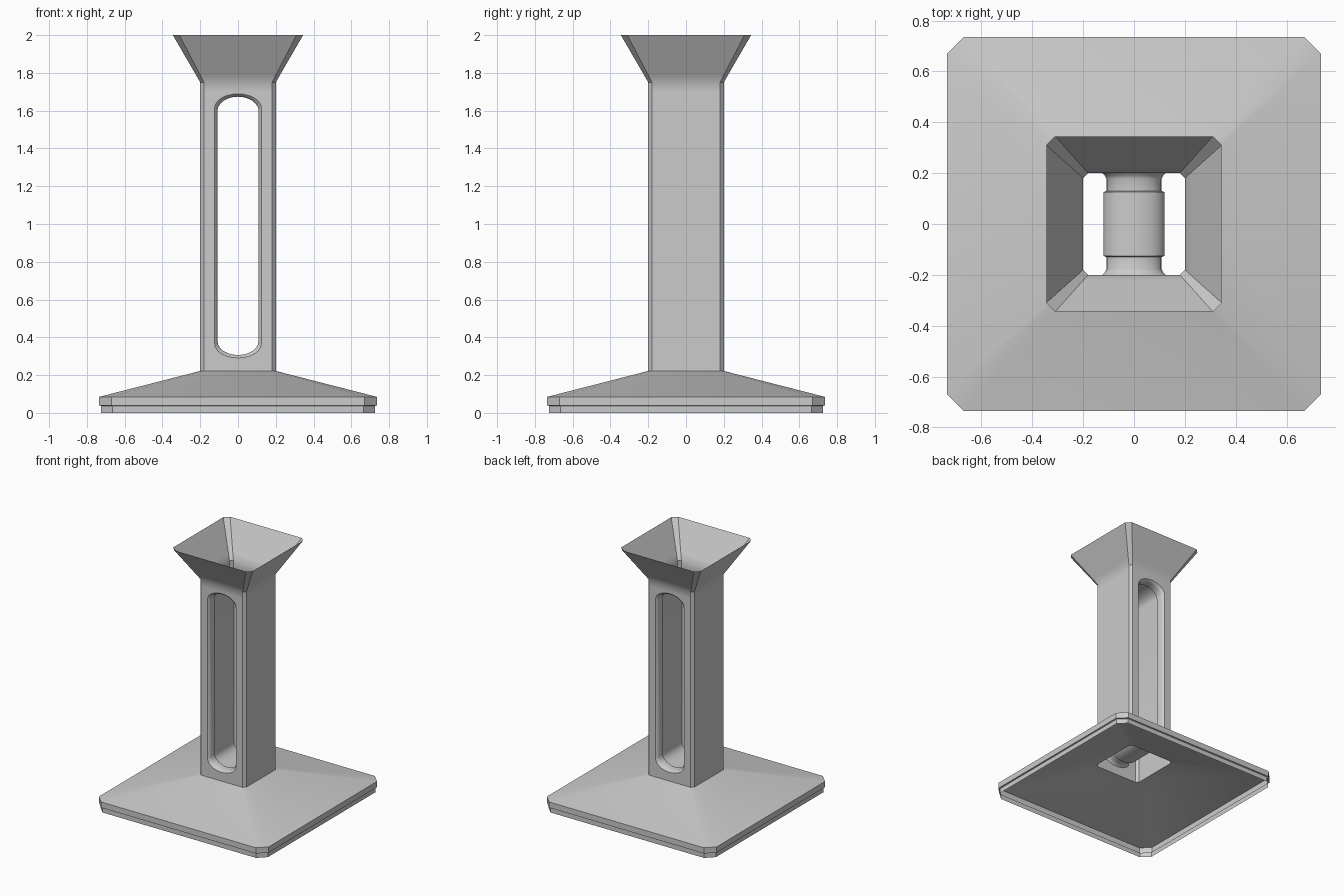
import bpy
import bmesh
import math

cube = bpy.data.objects.get("Cube")
if cube:
    bpy.data.objects.remove(cube, do_unlink=True)

# One plain grey for the whole stand
grey = bpy.data.materials.new("plain_grey")
grey.use_nodes = True
colour = (0.6, 0.6, 0.6, 1)
grey.diffuse_color = colour
grey.node_tree.nodes["Principled BSDF"].inputs["Base Color"].default_value = colour

bm = bmesh.new()


def square_ring(z, h, c):
    """Square of half width h with corners chamfered by c."""
    k = h - c
    points = [(k, -h), (h, -k), (h, k), (k, h), (-k, h), (-h, k), (-h, -k), (-k, -h)]
    return [bm.verts.new((x, y, z)) for x, y in points]


def slot_ring(y, w, arc_steps=12):
    """Tall slot of half width w with arched ends."""
    rise = 0.075
    straight = 0.575 + w - rise
    points = []
    for end in (0, 1):
        for i in range(arc_steps + 1):
            a = math.pi * (end + i / arc_steps)
            z = 0.99 + (-straight if end else straight) + rise * math.sin(a)
            points.append(bm.verts.new((w * math.cos(a), y, z)))
    return points


def bridge(a, b, skip=()):
    n = len(a)
    for i in range(n):
        if i not in skip:
            j = (i + 1) % n
            bm.faces.new((a[i], a[j], b[j], b[i]))


# Outer sheet: stepped rim, sloped foot, column and flared mouth
profile = [
    (0, 0.725, 0.06), (0.037, 0.725, 0.06), (0.04, 0.735, 0.065),
    (0.085, 0.735, 0.065), (0.222, 0.2, 0.02), (1.70, 0.2, 0.02),
    (1.75, 0.2, 0.02), (1.79, 0.223, 0.022), (2.0, 0.345, 0.035),
]
rings = [square_ring(*p) for p in profile]
FRONT, BACK, FOOT = 7, 3, 4
for i in range(len(rings) - 1):
    bridge(rings[i], rings[i + 1], (FRONT, BACK) if i == FOOT else ())

# Slot liner running through the column, wider in the middle
half = [(-0.2, 0.124), (-0.19, 0.114), (-0.178, 0.109), (-0.13, 0.109), (-0.125, 0.12)]
sections = half + [(-y, w) for y, w in reversed(half)]
slots = [slot_ring(y, w) for y, w in sections]
for a, b in zip(slots, slots[1:]):
    bridge(a, b)

# Column front and back, filled around the slot openings
for side, slot in ((FRONT, slots[0]), (BACK, slots[-1])):
    j = (side + 1) % 8
    lo, hi = rings[FOOT], rings[FOOT + 1]
    frame = [lo[side], lo[j], hi[j], hi[side]]
    edges = []
    for loop in (frame, slot):
        for a, b in zip(loop, loop[1:] + loop[:1]):
            edges.append(bm.edges.get((a, b)) or bm.edges.new((a, b)))
    bmesh.ops.triangle_fill(bm, edges=edges, use_beauty=True)

bmesh.ops.recalc_face_normals(bm, faces=bm.faces[:])
mesh = bpy.data.meshes.new("flared_stand")
bm.to_mesh(mesh)
bm.free()
mesh.materials.append(grey)
stand = bpy.data.objects.new("flared_stand", mesh)
bpy.context.collection.objects.link(stand)

# Smooth the arches and the mouth bend, keep the corners crisp
bpy.ops.object.select_all(action="DESELECT")
stand.select_set(True)
bpy.context.view_layer.objects.active = stand
bpy.ops.object.shade_smooth_by_angle(angle=math.radians(35))
